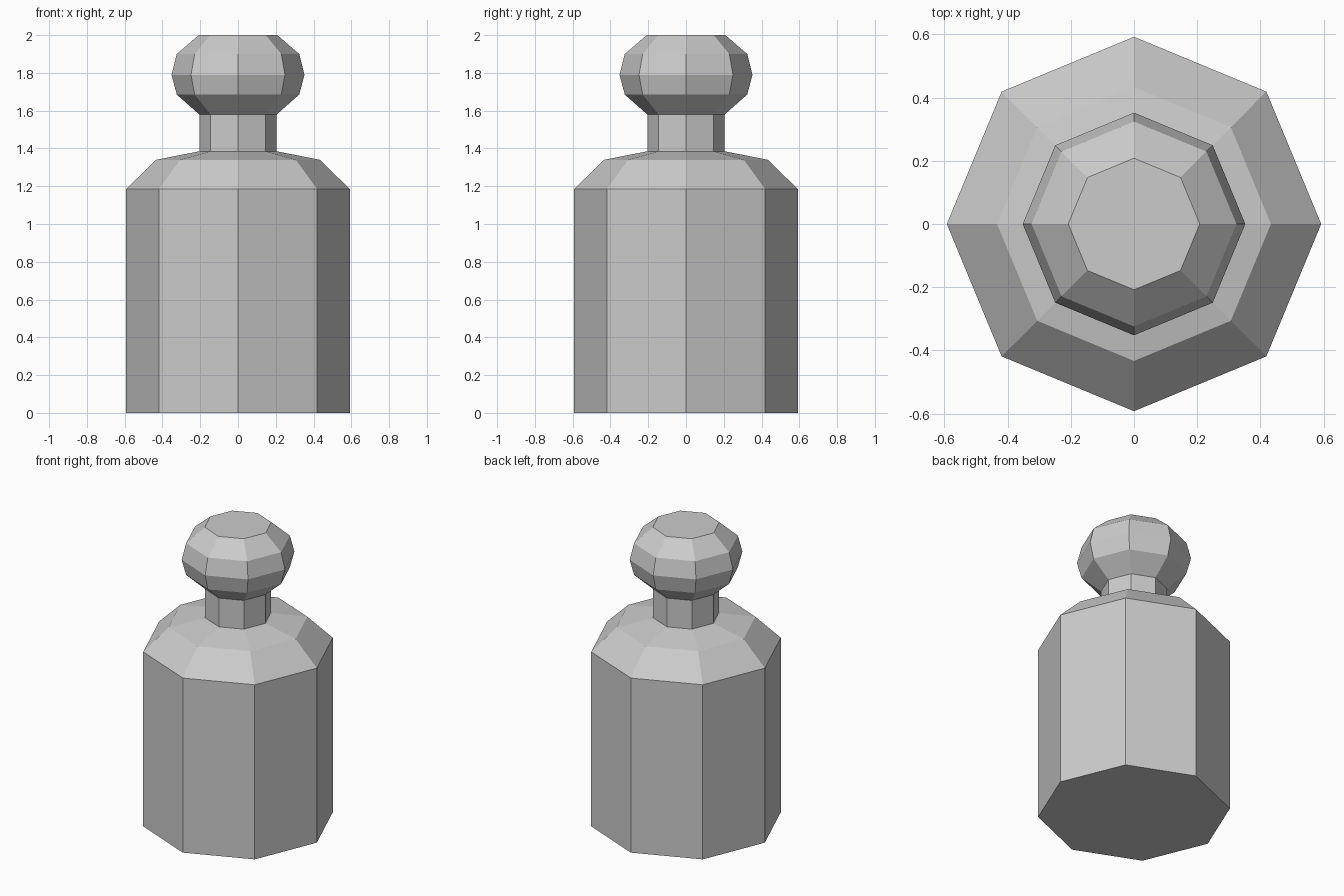
import bpy, bmesh
from math import cos, sin, pi

SIDES = 8

cube = bpy.data.objects.get("Cube")
if cube:
    bpy.data.objects.remove(cube, do_unlink=True)

grey = bpy.data.materials.new("plain grey")
grey.use_nodes = True
colour = (0.6, 0.6, 0.6, 1)
grey.diffuse_color = colour
grey.node_tree.nodes["Principled BSDF"].inputs["Base Color"].default_value = colour


def lathe(name, profile, cap_bottom=False, cap_top=False):
    """Turn a (radius, height) profile into a flat-sided part."""
    bm = bmesh.new()
    rings = [[bm.verts.new((r * cos(2 * pi * i / SIDES), r * sin(2 * pi * i / SIDES), z))
              for i in range(SIDES)] for r, z in profile]
    for low, high in zip(rings, rings[1:]):
        for i in range(SIDES):
            j = (i + 1) % SIDES
            bm.faces.new((low[i], low[j], high[j], high[i]))
    if cap_bottom:
        bm.faces.new(rings[0][::-1])
    if cap_top:
        bm.faces.new(rings[-1])
    mesh = bpy.data.meshes.new(name)
    bm.to_mesh(mesh)
    bm.free()
    mesh.materials.append(grey)
    obj = bpy.data.objects.new(name, mesh)
    bpy.context.collection.objects.link(obj)
    return obj


# Straight body with a sloping shoulder
lathe("bottle_body", [(0.592, 0), (0.592, 1.185), (0.433, 1.34), (0.205, 1.385)], cap_bottom=True)
# Narrow neck
lathe("bottle_neck", [(0.205, 1.385), (0.205, 1.58)])
# Rounded stopper with a flat top
lathe("stopper", [(0.205, 1.58), (0.324, 1.685), (0.352, 1.79), (0.324, 1.9), (0.208, 2.0)], cap_top=True)
